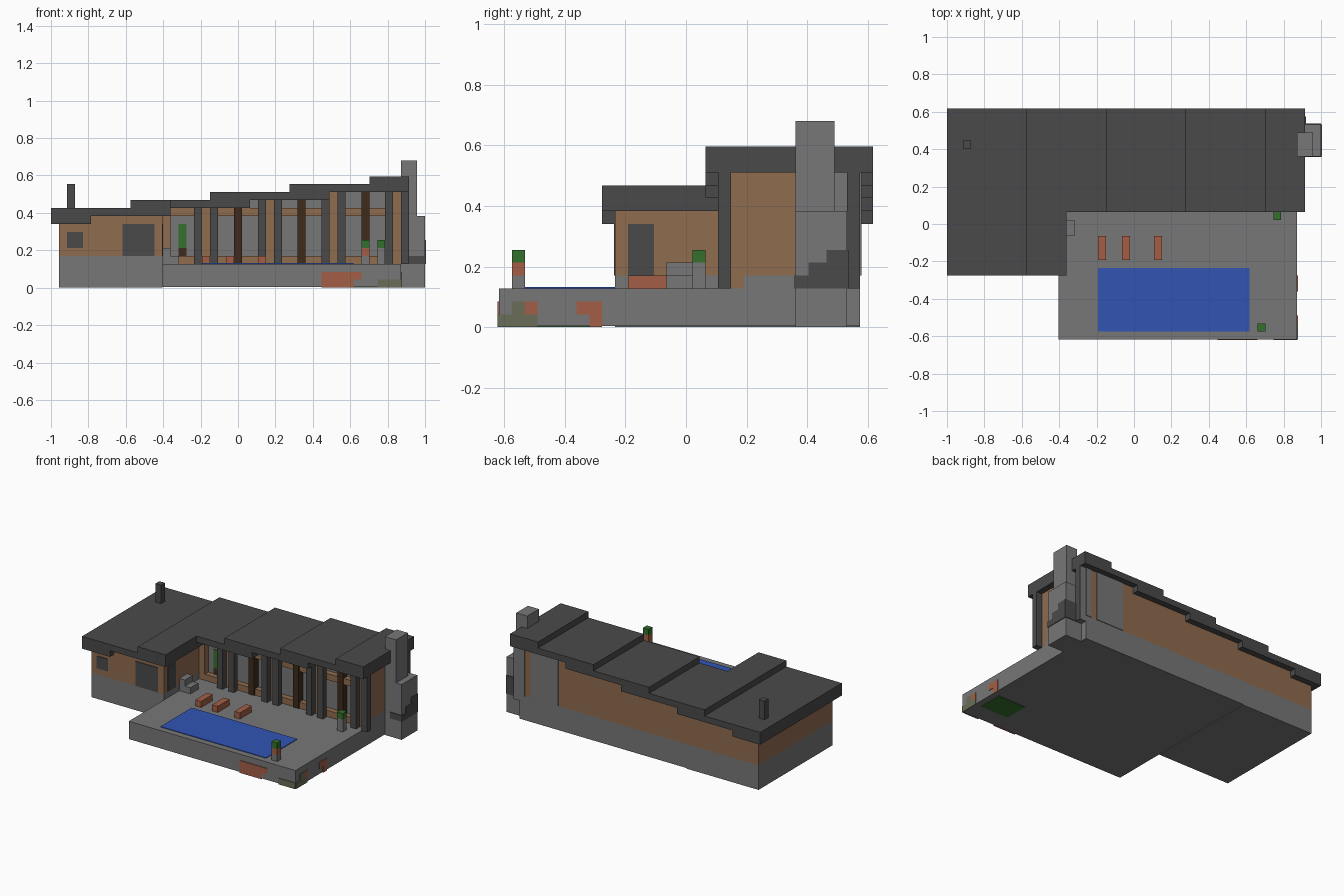
import bpy, bmesh
from mathutils import Vector

if "Cube" in bpy.data.objects:
    bpy.data.objects.remove(bpy.data.objects["Cube"], do_unlink=True)

# The house sits on a block grid: every size below is a count of grid cells
CELL = 2 / 47
ORIGIN = Vector((-1, -29 / 2 * CELL, 0))
SKIN = 0.1  # thickness of painted plates, in cells


def to_world(x, y, z):
    return ORIGIN + Vector((x, y, z)) * CELL


def material(name, red, green, blue):
    def linear(c):
        return ((c / 255 + 0.055) / 1.055) ** 2.4
    color = (linear(red), linear(green), linear(blue), 1)
    mat = bpy.data.materials.new(name)
    mat.use_nodes = True
    mat.diffuse_color = color
    mat.node_tree.nodes["Principled BSDF"].inputs["Base Color"].default_value = color
    return mat


stone = material("grey stone", 119, 119, 119)
slate = material("dark slate", 74, 74, 74)
wood = material("warm wood", 143, 108, 79)
dark_wood = material("dark wood", 62, 43, 28)
clay = material("red clay", 164, 95, 70)
water = material("pool blue", 50, 85, 180)
leaf = material("leaf green", 52, 112, 45)
moss = material("mossy stone", 106, 109, 88)


def finish(name, bm, mats):
    bmesh.ops.recalc_face_normals(bm, faces=bm.faces)
    mesh = bpy.data.meshes.new(name)
    bm.to_mesh(mesh)
    bm.free()
    for mat in mats:
        mesh.materials.append(mat)
    obj = bpy.data.objects.new(name, mesh)
    bpy.context.collection.objects.link(obj)
    return obj


def blocks(name, mat, *boxes):
    """One object made of boxes, each given as x, y and z ranges."""
    bm = bmesh.new()
    for xs, ys, zs in boxes:
        low, high = to_world(xs[0], ys[0], zs[0]), to_world(xs[1], ys[1], zs[1])
        verts = bmesh.ops.create_cube(bm, size=1)["verts"]
        for v in verts:
            v.co = (low + high) / 2 + v.co * (high - low)
    return finish(name, bm, [mat])


def stepped(name, mats, ys, base, bays):
    """Extrude a stepped outline along y; bays hold (x0, x1, top)."""
    outline = [(x, top) for x0, x1, top in bays for x in (x0, x1)]
    outline += base
    bm = bmesh.new()
    face = bm.faces.new([bm.verts.new(to_world(x, ys[0], z)) for x, z in outline])
    new = bmesh.ops.extrude_face_region(bm, geom=[face])["geom"]
    depth = Vector((0, (ys[1] - ys[0]) * CELL, 0))
    bmesh.ops.translate(bm, vec=depth, verts=[g for g in new if isinstance(g, bmesh.types.BMVert)])
    obj = finish(name, bm, mats)
    if len(mats) > 1:  # the front face takes the second colour
        for poly in obj.data.polygons:
            poly.material_index = int(poly.normal.y < -0.9)
    return obj


def roof(name, ys, end, tops):
    soffit = [(min(x + 5, end), 8 + x // 10 * 2 // 2) for x in range(0, 1)]
    soffit = []
    for i in range(5):
        x0, x1 = max(0, i * 10 - 5), min(end, i * 10 + 5)
        if x0 < x1:
            soffit += [(x0, 8 + i), (x1, 8 + i)]
    stepped(name, [slate], ys, soffit[::-1], tops)


def front_plate(name, mat, y, *rects):
    blocks(name, mat, *[(xs, (y - SKIN, y), zs) for xs, zs in rects])


def back_plate(name, mat, y, *rects):
    blocks(name, mat, *[(xs, (y, y + SKIN), zs) for xs, zs in rects])


def right_plate(name, mat, x, *rects):
    blocks(name, mat, *[((x, x + SKIN), ys, zs) for ys, zs in rects])


# Foundations and terrace
blocks("terrace", stone, ((14, 44), (0, 28), (SKIN, 3)))
blocks("wing_base", stone, ((1, 14), (9, 28), (0, 4)))
blocks("hall_base", stone, ((14, 44), (19, 28), (3, 4)))
blocks("underside_patch", leaf, ((38, 43), (3, 7), (0, SKIN)))

# Walls that follow the stepped roof; the hall front is a pale pane
stepped("wing_walls", [wood], (9, 28), [(14, 4), (1, 4)], [(1, 5, 8), (5, 14, 9)])
stepped("hall_walls", [wood, stone], (19, 28), [(44, 4), (14, 4)],
        [(14, 15, 9), (15, 25, 10), (25, 35, 11), (35, 44, 12)])
back_plate("back_wall_stone", stone, 28, ((37, 42), (4, 12)), ((43, 44), (4, 12)))
right_plate("side_wall_stone", stone, 44, ((23, 28), (4, 12)))

# Roof in five rising steps
roof("hall_roof", (16, 29), 45, [(i * 10, min(i * 10 + 10, 45), 10 + i) for i in range(5)])
roof("wing_roof", (8, 16), 15, [(0, 10, 10), (10, 15, 11)])
blocks("roof_pipe", slate, ((2, 3), (24, 25), (10, 13)))


def soffit_height(x):
    return 8 + (x + 5) // 10


# Facade posts in groups of three, with dark mullions between
for n, x in enumerate((18, 26, 34, 42)):
    for side in (x, x + 2):
        blocks(f"post_{n}_{side - x}", slate, ((side, side + 1), (17, 18), (3, soffit_height(side))))
    blocks(f"post_core_{n}", wood, ((x + 1, x + 2), (18, 19), (3, soffit_height(x + 1))))
for n, x in enumerate((23, 31, 39)):
    blocks(f"mullion_{n}", dark_wood, ((x, x + 1), (17.9, 19), (3, soffit_height(x))))
blocks("facade_corner", wood, ((14, 15), (18, 19), (4, 9)))
blocks("sill_beam", wood, ((14, 43), (18.1, 19), (3, 4)))
blocks("head_beam", wood, ((15, 43), (18.1, 19), (9, 10)))

# Rear post and stone chimney with soot marks
blocks("rear_post", stone, ((44, 45), (27, 28), (3, 12)))
right_plate("rear_post_face", slate, 45, ((27, 28), (3, 12)))
blocks("chimney_foot", stone, ((44, 47), (23, 27), (0, 9)))
blocks("chimney_stack", stone, ((44, 46), (23, 26), (9, 16)))
right_plate("soot_side", slate, 47, ((23, 24), (3, 4)), ((24, 25.4), (3, 5)), ((25.4, 27), (3, 6)))
front_plate("soot_front", slate, 23, ((45, 47), (3, 4)))
back_plate("soot_back", slate, 27, ((45, 47), (3, 6)))

# Wing windows
front_plate("wing_windows", slate, 9, ((2, 4), (5, 7)), ((9, 13), (4, 8)))
right_plate("wing_side_window", slate, 14, ((10, 12), (4, 8)))

# Climbing plant against the pane
front_plate("indoor_plant", leaf, 19, ((16, 17), (5, 8)))
front_plate("indoor_pot", dark_wood, 19, ((16, 17), (4, 5)))

# Pool and terrace furniture
blocks("pool", water, ((19, 38), (1, 9), (3, 3 + SKIN)))
for n, x in enumerate((19, 22, 26)):
    blocks(f"lounger_{n}", clay, ((x, x + 1), (10, 13), (3, 4)))
blocks("bench", stone, ((14, 15), (13, 15), (3, 5)), ((15, 16), (13, 15), (3, 4)))
for n, (x, y, pot) in enumerate(((39, 1, clay), (41, 15, stone))):
    xs, ys = (x, x + 1), (y, y + 1)
    blocks(f"planter_foot_{n}", stone, (xs, ys, (3, 4)))
    blocks(f"planter_pot_{n}", pot, (xs, ys, (4, 5)))
    blocks(f"planter_leaves_{n}", leaf, (xs, ys, (5, 6)))

# Weathered patches on the terrace edge
front_plate("front_clay_patch", clay, 0, ((34, 38), (0, 2)), ((38, 39), (1, 2)))
front_plate("front_moss_patch", moss, 0, ((41, 44), (0, 1)))
right_plate("side_clay_patch", clay, 44, ((6, 8), (1, 2)), ((7, 8), (0, 1)), ((2, 3), (1, 2)))
right_plate("side_moss_patch", moss, 44, ((0, 3), (0, 1)), ((1, 2), (1, 2)))
